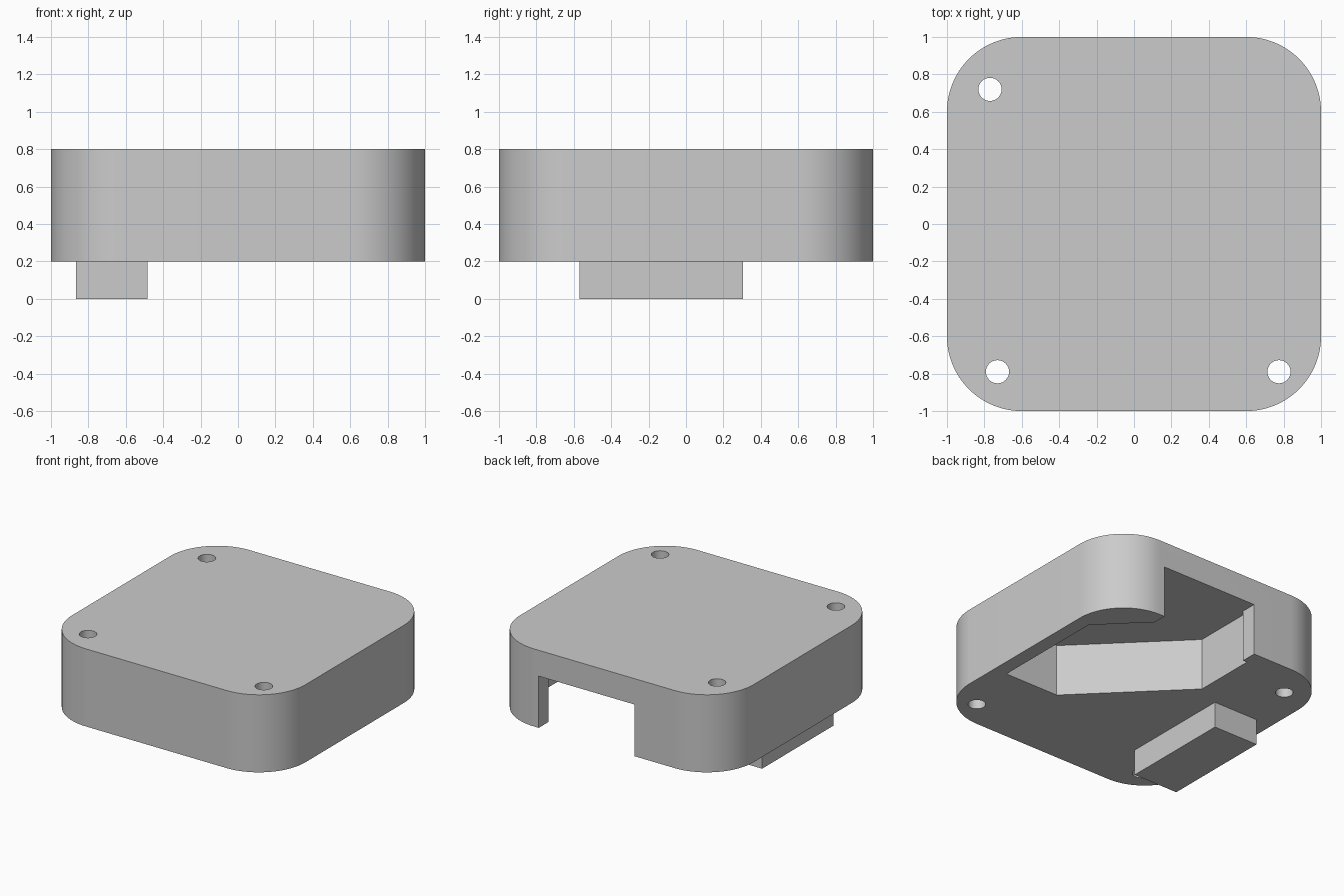
import bpy, bmesh
from math import cos, sin, pi, radians

cube = bpy.data.objects.get("Cube")
if cube:
    bpy.data.objects.remove(cube, do_unlink=True)

# One plain grey for the whole model
grey = bpy.data.materials.new("light_grey")
grey.use_nodes = True
colour = (0.6, 0.6, 0.6, 1)
grey.diffuse_color = colour
grey.node_tree.nodes["Principled BSDF"].inputs["Base Color"].default_value = colour


def arc(cx, cy, radius, start, sweep, steps):
    return [(cx + radius * cos(start + sweep * i / steps),
             cy + radius * sin(start + sweep * i / steps)) for i in range(steps + 1)]


def prism(name, outline, bottom, top):
    """Extrude a counter-clockwise outline between two heights."""
    bm = bmesh.new()
    base = bm.faces.new([bm.verts.new((x, y, bottom)) for x, y in outline])
    out = bmesh.ops.extrude_face_region(bm, geom=[base])
    moved = [v for v in out["geom"] if isinstance(v, bmesh.types.BMVert)]
    bmesh.ops.translate(bm, verts=moved, vec=(0, 0, top - bottom))
    if not base.is_valid or len(bm.faces) < len(outline) + 2:
        bm.faces.new([v for v in bm.verts if v not in moved])
    bmesh.ops.recalc_face_normals(bm, faces=bm.faces)
    mesh = bpy.data.meshes.new(name)
    bm.to_mesh(mesh)
    bm.free()
    mesh.materials.append(grey)
    obj = bpy.data.objects.new(name, mesh)
    bpy.context.collection.objects.link(obj)
    return obj


def select(obj):
    bpy.ops.object.select_all(action='DESELECT')
    obj.select_set(True)
    bpy.context.view_layer.objects.active = obj


def carve(obj, cutter):
    cutter.hide_render = True
    mod = obj.modifiers.new("carve", 'BOOLEAN')
    mod.operation = 'DIFFERENCE'
    mod.solver = 'EXACT'
    mod.object = cutter
    select(obj)
    bpy.ops.object.modifier_apply(modifier=mod.name)
    bpy.data.objects.remove(cutter, do_unlink=True)


# Main body: rounded square slab
radius, inset = 0.4, 0.6
outline = []
for i, (sx, sy) in enumerate([(1, 1), (-1, 1), (-1, -1), (1, -1)]):
    outline += arc(sx * inset, sy * inset, radius, i * pi / 2, pi / 2, 24)
body = prism("body", outline, 0.2, 0.8)

# Pocket open underneath, with a neck out through the back
pocket = [(-0.26, 0.88), (-0.295, 0.88), (-0.295, 0.39), (0.43, -0.33), (0.89, -0.33),
          (0.89, 0.565), (0.575, 0.88), (0.56, 0.88), (0.56, 1.2), (-0.26, 1.2)]
carve(body, prism("pocket_cutter", pocket, 0.0, 0.6))

# Three screw holes through the full height
for x, y in [(-0.77, 0.72), (-0.73, -0.79), (0.775, -0.79)]:
    ring = arc(x, y, 0.062, 0, 2 * pi, 32)[:-1]
    carve(body, prism("hole_cutter", ring, 0.0, 1.0))

select(body)
bpy.ops.object.shade_smooth_by_angle(angle=radians(30))

# Locating block under the body
prism("bottom_block", [(-0.865, -0.57), (-0.485, -0.57), (-0.485, 0.305), (-0.865, 0.305)], 0.0, 0.205)
